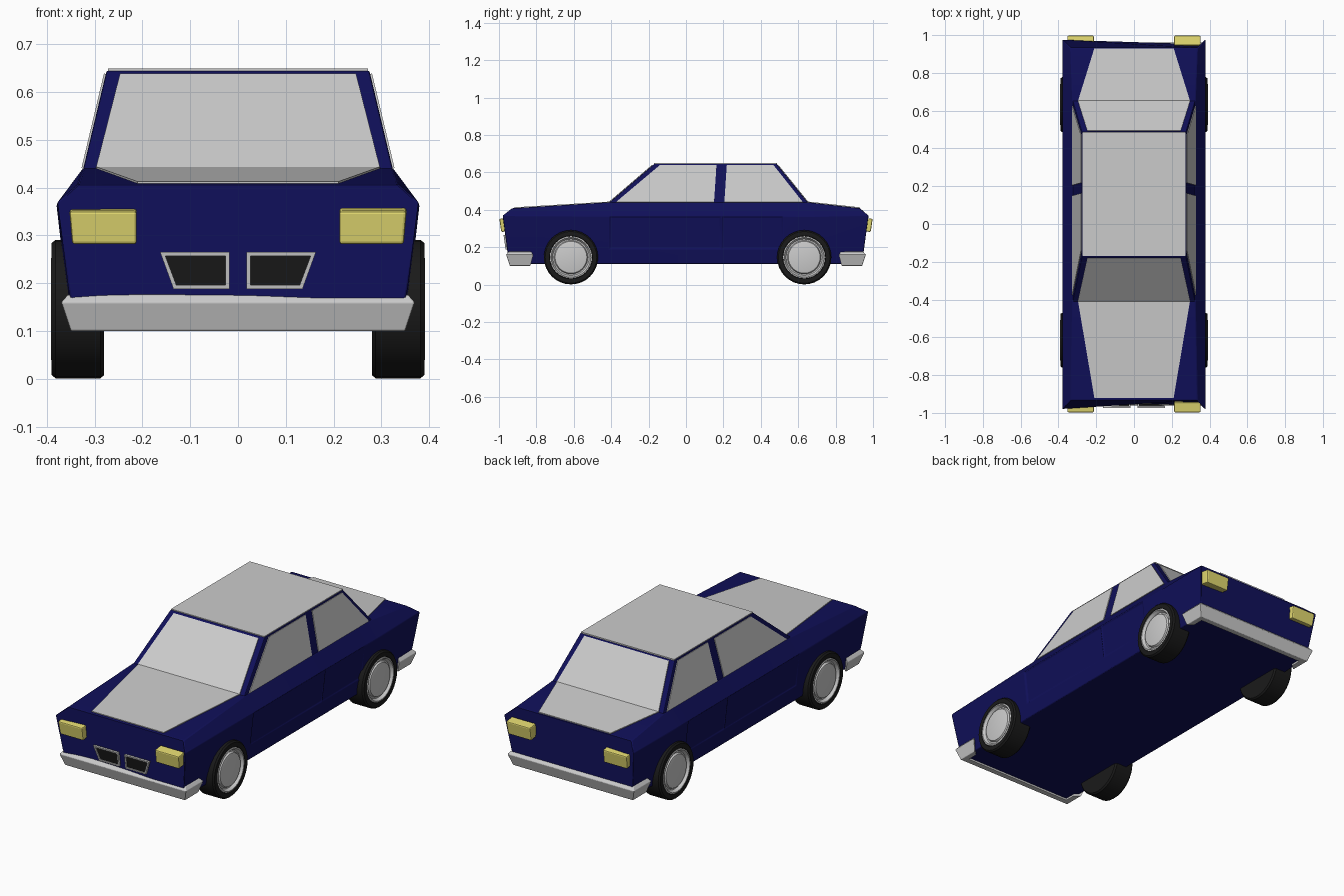
import bpy, bmesh, math
from mathutils import Vector

if "Cube" in bpy.data.objects:
    bpy.data.objects.remove(bpy.data.objects["Cube"])


def mat(name, rgb):
    m = bpy.data.materials.new(name)
    m.diffuse_color = (*rgb, 1)
    m.use_nodes = True
    m.node_tree.nodes["Principled BSDF"].inputs["Base Color"].default_value = m.diffuse_color
    return m


BLUE = mat("blue_paint", (0.005, 0.005, 0.1))
BLACK = mat("black_rubber", (0.01, 0.01, 0.01))
YELLOW = mat("yellow_lamp", (0.75, 0.68, 0.16))


def finish(name, bm, material=None, bevel=0, smooth=False):
    bmesh.ops.recalc_face_normals(bm, faces=bm.faces)
    me = bpy.data.meshes.new(name)
    bm.to_mesh(me)
    bm.free()
    ob = bpy.data.objects.new(name, me)
    bpy.context.collection.objects.link(ob)
    if material:
        me.materials.append(material)
    if bevel:
        b = ob.modifiers.new("bevel", 'BEVEL')
        b.width, b.segments = bevel, 2
    if smooth:
        bpy.ops.object.select_all(action='DESELECT')
        ob.select_set(True)
        bpy.context.view_layer.objects.active = ob
        bpy.ops.object.shade_smooth_by_angle(angle=math.radians(35))
    return ob


def loft(bm, rings, closed=True, caps=True):
    """Skin consecutive rings of points; returns faces as [ring][side]."""
    vs = [[bm.verts.new(p) for p in r] for r in rings]
    n = len(vs[0])
    grid = [[bm.faces.new((a[i], a[(i + 1) % n], b[(i + 1) % n], b[i]))
             for i in range(n if closed else n - 1)] for a, b in zip(vs, vs[1:])]
    if caps:
        bm.faces.new(vs[0])
        bm.faces.new(vs[-1])
    return grid


def panel(name, pts, out, lift=0.004, sink=0.004, material=None, bevel=0):
    """Thin plate on four points, standing proud along the outward direction."""
    p = [Vector(q) for q in pts]
    nrm = (p[2] - p[0]).cross(p[3] - p[1]).normalized()
    if nrm.dot(Vector(out)) < 0:
        nrm = -nrm
    bm = bmesh.new()
    loft(bm, [[q - nrm * sink for q in p], [q + nrm * lift for q in p]])
    return finish(name, bm, material, bevel)


# Lower body: half sections (x, y, z) from floor to shoulder, mirrored
def section(ys, xs=(0.35, 0.36, 0.38, 0.325), zs=(0.11, 0.19, 0.365, 0.44)):
    half = list(zip(xs, ys, zs))
    return half + [(-x, y, z) for x, y, z in reversed(half)]


nose_x, nose_z = (0.34, 0.355, 0.378, 0.335), (0.11, 0.19, 0.37, 0.408)
bm = bmesh.new()
faces = loft(bm, [
    section((-0.945, -0.957, -0.982, -0.93), nose_x, nose_z),
    section([-0.41] * 4), section([0.19] * 4), section([0.52] * 4), section([0.65] * 4),
    section((0.94, 0.952, 0.978, 0.93), nose_x, nose_z)])
# Recessed doors
doors = [faces[r][s] for r in (1, 2) for s in (1, 5)]
bmesh.ops.recalc_face_normals(bm, faces=bm.faces)
bmesh.ops.inset_individual(bm, faces=doors, thickness=0.008, depth=-0.006)
finish("body", bm, BLUE, 0.004, True)

# Cabin
Z0, Z1 = 0.435, 0.645
bm = bmesh.new()
loft(bm, [[(-0.325, -0.415, Z0), (0.325, -0.415, Z0), (0.325, 0.655, Z0), (-0.325, 0.655, Z0)],
          [(-0.275, -0.17, Z1), (0.275, -0.17, Z1), (0.275, 0.485, Z1), (-0.275, 0.485, Z1)]])
finish("cabin", bm, BLUE, 0.004)


def lerp(a, b, z):
    return a + (b - a) * (z - Z0) / (Z1 - Z0)


# Roof, bonnet and boot panels
def flat(name, ya, xa, za, yb, xb, zb, **kw):
    panel(name, [(-xa, ya, za), (xa, ya, za), (xb, yb, zb), (-xb, yb, zb)], (0, 0, 1), **kw)


flat("roof_panel", -0.17, 0.272, Z1, 0.487, 0.272, Z1)
flat("bonnet_panel", -0.92, 0.21, 0.409, -0.405, 0.297, 0.44)
flat("boot_panel", 0.93, 0.21, 0.409, 0.65, 0.297, 0.44)

# Windscreen and rear window
for name, y0, y1, d in (("windscreen", -0.415, -0.17, -1), ("rear_window", 0.655, 0.485, 1)):
    a, b = 0.44, 0.636
    ya, yb = lerp(y0, y1, a), lerp(y0, y1, b)
    panel(name, [(-0.297, ya, a), (0.297, ya, a), (0.247, yb, b), (-0.247, yb, b)], (0, d, 0.5))

# Side windows: (y bottom front, y bottom rear, y top rear, y top front)
for s, side in ((1, "right"), (-1, "left")):
    for name, ys in (("front_window", (-0.375, 0.15, 0.163, -0.14)),
                     ("back_window", (0.205, 0.625, 0.468, 0.218))):
        pts = [(s * lerp(0.325, 0.275, z), y, z) for y, z in zip(ys, (0.44, 0.44, 0.638, 0.638))]
        panel(f"{side}_{name}", pts, (s, 0, 0))

# Head and tail lamps, tilted with the end faces
for e, kind in ((-1, "head"), (1, "tail")):
    for s, side in ((1, "right"), (-1, "left")):
        panel(f"{side}_{kind}lamp",
              [(s * 0.212, e * 0.967, 0.284), (s * 0.347, e * 0.967, 0.284),
               (s * 0.353, e * 0.977, 0.354), (s * 0.212, e * 0.977, 0.354)],
              (0, e, 0), 0.021, 0.03, YELLOW, 0.006)

# Bumpers: cross-section (inset, z) carried round a U-shaped path
for e, name in ((-1, "front_bumper"), (1, "rear_bumper")):
    prof = [(0.014, 0.176), (0, 0.16), (0.02, 0.10), (0.05, 0.10), (0.05, 0.176)]
    rings = []
    for sx, end in ((1, True), (1, False), (-1, False), (-1, True)):
        rings.append([(sx * (0.37 - i), e * (0.815 + i * 0.8 if end else 0.962 - i), z) for i, z in prof])
    bm = bmesh.new()
    loft(bm, rings)
    finish(name, bm, None, 0.003)

# Twin grilles: dark opening with a raised rim
for s, side in ((1, "right"), (-1, "left")):
    outer = [(0.018, 0.265), (0.163, 0.265), (0.135, 0.188), (0.018, 0.188)]
    inner = [(0.026, 0.257), (0.152, 0.257), (0.129, 0.196), (0.026, 0.196)]

    def on_nose(pts, d):
        return [(s * x, -(0.957 + (z - 0.19) * 0.139 + d), z) for x, z in pts]
    bm = bmesh.new()
    loft(bm, [on_nose(outer, -0.005), on_nose(outer, 0.008),
              on_nose(inner, 0.008), on_nose(inner, -0.005)], caps=False)
    finish(f"{side}_grille_rim", bm)
    panel(f"{side}_grille", on_nose(inner, 0), (0, -1, 0), 0.002, 0.004, BLACK)


# Wheels: profiles (radius, x) spun about the axle
def spin(name, prof, s, y, material=None, n=32):
    bm = bmesh.new()
    rings = [[(s * x, y + r * math.cos(2 * math.pi * i / n), 0.146 + r * math.sin(2 * math.pi * i / n))
              for i in range(n)] for r, x in prof]
    loft(bm, rings)
    finish(name, bm, material, 0, True)


for s, side in ((1, "right"), (-1, "left")):
    for y, end in ((-0.615, "front"), (0.632, "rear")):
        spin(f"{side}_{end}_tyre", [(0.10, 0.28), (0.138, 0.28), (0.145, 0.288), (0.145, 0.382),
                                    (0.138, 0.39), (0.115, 0.39), (0.11, 0.36)], s, y, BLACK)
        spin(f"{side}_{end}_rim", [(0.113, 0.35), (0.113, 0.389), (0.106, 0.391), (0.097, 0.376),
                                   (0.09, 0.376), (0.085, 0.386), (0.078, 0.388)], s, y)
